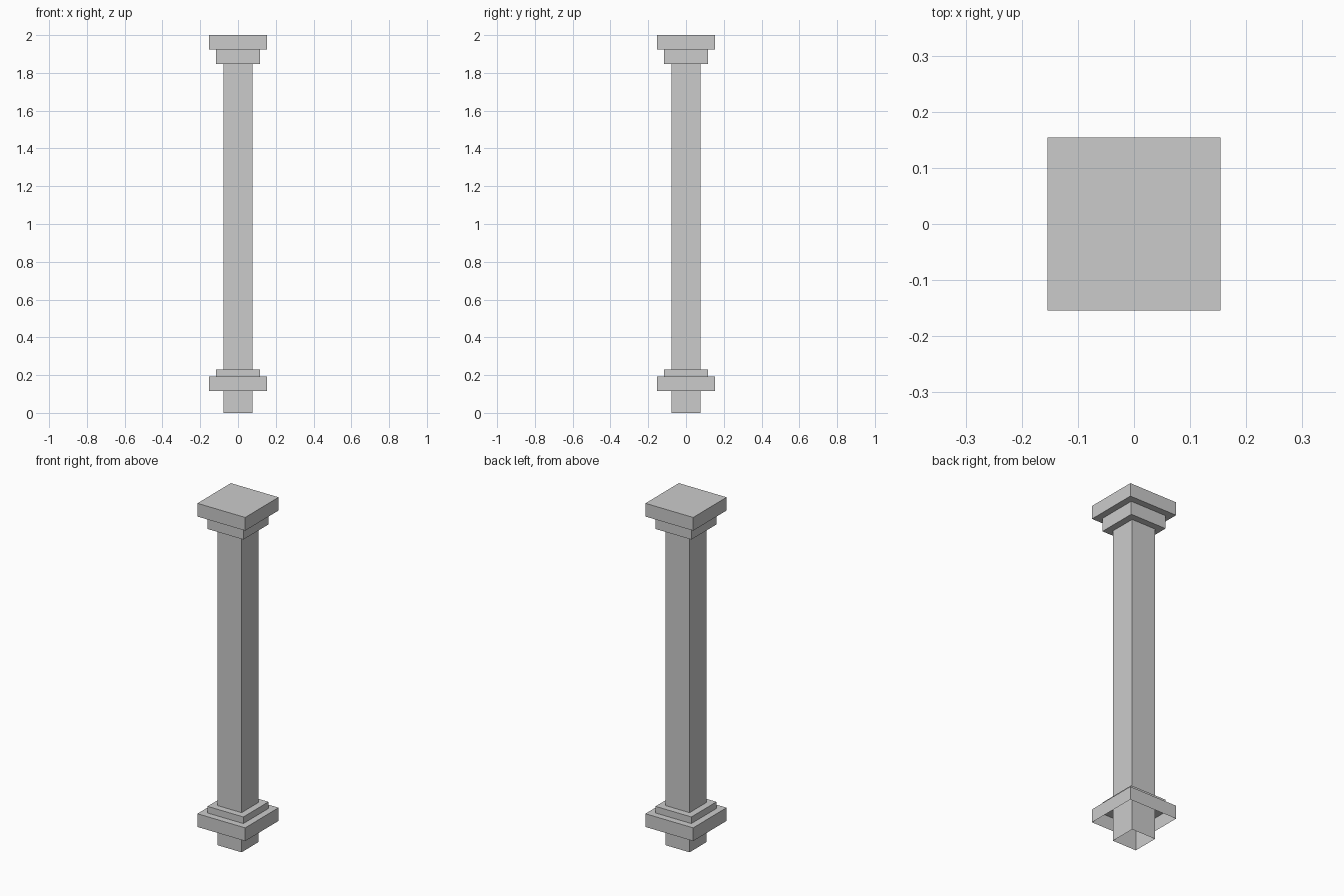
import bpy
import bmesh
from mathutils import Matrix

if "Cube" in bpy.data.objects:
    bpy.data.objects.remove(bpy.data.objects["Cube"])

U = 2 / 26  # module: every size is a multiple of this


def square_block(name, half, z0, z1, top=True, bottom=True):
    """Square block centred on the axis; hidden or open ends can be left off."""
    bm = bmesh.new()
    size = Matrix.Diagonal((2 * half, 2 * half, z1 - z0, 1))
    bmesh.ops.create_cube(bm, size=1, matrix=Matrix.Translation((0, 0, (z0 + z1) / 2)) @ size)
    bm.normal_update()
    ends = [f for f in bm.faces
            if (f.normal.z > 0.5 and not top) or (f.normal.z < -0.5 and not bottom)]
    bmesh.ops.delete(bm, geom=ends, context='FACES')
    mesh = bpy.data.meshes.new(name)
    bm.to_mesh(mesh)
    bm.free()
    obj = bpy.data.objects.new(name, mesh)
    bpy.context.collection.objects.link(obj)
    return obj


# Shaft runs from the ground to the capital, open at the foot
square_block("shaft", U, 0, 24 * U, top=False, bottom=False)

# Base: wide plate, hollow underneath, with a thin step above
square_block("base_plate", 2 * U, 1.5 * U, 2.5 * U, bottom=False)
square_block("base_step", 1.5 * U, 2.5 * U, 3 * U, bottom=False)

# Capital: narrow block under a wide slab
square_block("capital_step", 1.5 * U, 24 * U, 25 * U, top=False)
square_block("capital_slab", 2 * U, 25 * U, 26 * U)
